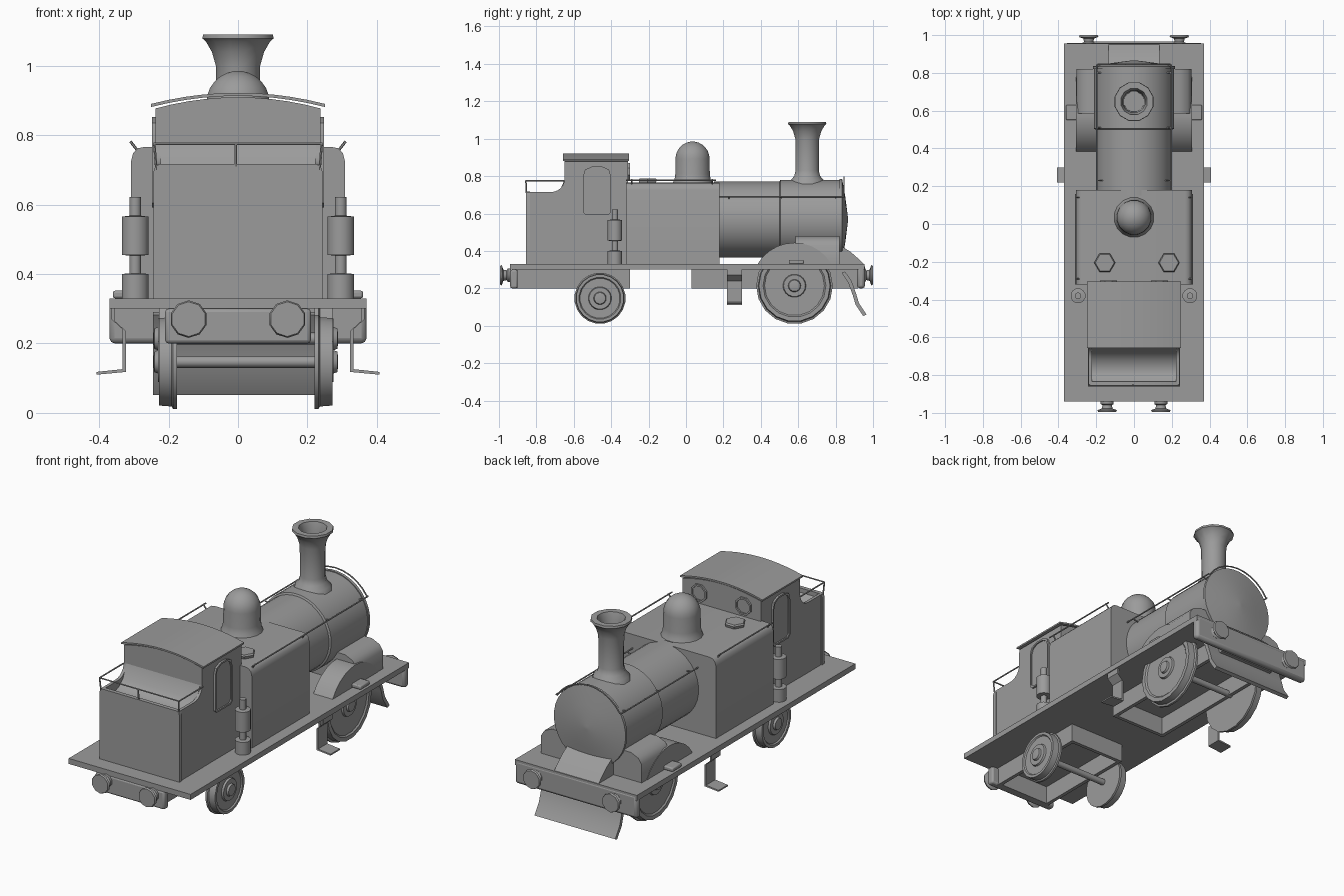
import bpy, bmesh
from math import sin, cos, pi, radians
from mathutils import Vector, Matrix

old = bpy.data.objects.get("Cube")
if old:
    bpy.data.objects.remove(old, do_unlink=True)

grey = bpy.data.materials.new("plain grey")
grey.use_nodes = True
TONE = (0.33, 0.33, 0.33, 1)
grey.diffuse_color = TONE
grey.node_tree.nodes["Principled BSDF"].inputs["Base Color"].default_value = TONE


def finish(name, bm, bevel=0):
    bmesh.ops.recalc_face_normals(bm, faces=bm.faces)
    me = bpy.data.meshes.new(name)
    bm.to_mesh(me)
    bm.free()
    me.materials.append(grey)
    for p in me.polygons:
        p.use_smooth = True
    me.set_sharp_from_angle(angle=radians(38))
    ob = bpy.data.objects.new(name, me)
    bpy.context.scene.collection.objects.link(ob)
    if bevel:
        mod = ob.modifiers.new("bevel", "BEVEL")
        mod.width, mod.segments = bevel, 2
    return ob


def prism(name, profile, axis, lo, hi, bevel=0):
    """Extrude a closed profile: (y, z) along x, or (x, z) along y."""
    bm = bmesh.new()
    place = (lambda a, b, t: (t, a, b)) if axis == "x" else (lambda a, b, t: (a, t, b))
    ends = [[bm.verts.new(place(a, b, t)) for a, b in profile] for t in (lo, hi)]
    for ring in ends:
        bm.faces.new(ring)
    n = len(profile)
    for i in range(n):
        j = (i + 1) % n
        bm.faces.new((ends[0][i], ends[0][j], ends[1][j], ends[1][i]))
    return finish(name, bm, bevel)


def box(name, x, y, z, bevel=0):
    return prism(name, [(y[0], z[0]), (y[1], z[0]), (y[1], z[1]), (y[0], z[1])],
                 "x", x[0], x[1], bevel)


def lathe(name, profile, origin, direction=(0, 0, 1), n=12, turn=0.5):
    """Revolve (radius, height) points about a direction, closing both ends."""
    bm = bmesh.new()
    rot = Vector((0, 0, 1)).rotation_difference(Vector(direction)).to_matrix().to_4x4()
    move = Matrix.Translation(origin) @ rot
    rings = []
    for r, h in profile:
        rings.append([bm.verts.new(move @ Vector((r * cos(a), r * sin(a), h)))
                      for a in (2 * pi * (k + turn) / n for k in range(n))])
    for low, high in zip(rings, rings[1:]):
        for i in range(n):
            j = (i + 1) % n
            bm.faces.new((low[i], low[j], high[j], high[i]))
    bm.faces.new(rings[0])
    bm.faces.new(rings[-1])
    return finish(name, bm)


def rod(name, points, r=0.004, n=6):
    """Straight round bars joining successive points."""
    bm = bmesh.new()
    for a, b in zip(points, points[1:]):
        a, b = Vector(a), Vector(b)
        d = b - a
        m = Matrix.Translation((a + b) / 2) @ d.to_track_quat("Z", "Y").to_matrix().to_4x4()
        bmesh.ops.create_cone(bm, cap_ends=True, segments=n, radius1=r, radius2=r,
                              depth=d.length, matrix=m)
    return finish(name, bm)


def arc(cx, cz, r, start, end, n):
    return [(cx + r * cos(radians(start + (end - start) * k / n)),
             cz + r * sin(radians(start + (end - start) * k / n))) for k in range(n + 1)]


# Running plate, beams and hollow frames below it
box("footplate", (-0.37, 0.37), (-0.94, 0.955), (0.30, 0.33))
box("rear_buffer_beam", (-0.37, 0.37), (0.915, 0.957), (0.20, 0.328), 0.015)
box("front_buffer_beam", (-0.21, 0.21), (-0.94, -0.90), (0.20, 0.30), 0.01)
for label, y0, y1 in (("front", -0.91, -0.30), ("rear", 0.03, 0.92)):
    for s in (-1, 1):
        box(label + "_frame_side", sorted((s * 0.17, s * 0.15)), (y0, y1), (0.20, 0.305))
    box(label + "_frame_cross", (-0.15, 0.15), (y0, y0 + 0.02), (0.20, 0.305))
    box(label + "_frame_tail", (-0.15, 0.15), (y1 - 0.02, y1), (0.20, 0.305))

# Buffers
for s in (-1, 1):
    shape = [(0.036, -0.01), (0.036, 0.008), (0.026, 0.014), (0.03, 0.032), (0.054, 0.04), (0.05, 0.05)]
    lathe("front_buffer", shape, (s * 0.142, -0.945, 0.27), (0, -1, 0), 10)
    lathe("rear_buffer", shape, (s * 0.24, 0.95, 0.27), (0, 1, 0), 10)

# Guard plate under the rear beam
curve = [(0.85, 0.29), (0.885, 0.24), (0.91, 0.17), (0.925, 0.12), (0.965, 0.06)]
prism("track_guard", curve + [(y - 0.018, z - 0.008) for y, z in reversed(curve)],
      "x", -0.245, 0.245)

# Wheels and axles
for label, y, z, r, n in (("front", -0.46, 0.147, 0.137, 20), ("rear", 0.58, 0.214, 0.205, 18)):
    rod(label + "_axle", [(-0.18, y, z), (0.23, y, z)], 0.017, 10)
    for s, inner in ((-1, 0.175), (1, 0.22)):
        lathe(label + "_wheel",
              [(r, 0), (r, 0.012), (r * 0.95, 0.016), (r * 0.93, 0.052), (r * 0.82, 0.052),
               (r * 0.78, 0.045), (0.062, 0.045), (0.058, 0.055), (0.034, 0.055),
               (0.03, 0.066), (0.016, 0.068)], (s * inner, y, z), (s, 0, 0), n)

# Mounting steps
for s in (-1, 1):
    line = [(0.355, 0.305), (0.355, 0.265), (0.322, 0.235), (0.322, 0.118), (0.408, 0.11)]
    back = [(0.408, 0.118), (0.332, 0.126), (0.332, 0.24), (0.365, 0.27), (0.365, 0.305)]
    prism("step", [(s * x, z) for x, z in line + back], "y", 0.22, 0.30)

# Wheel covers and smokebox saddle
for s in (-1, 1):
    span = sorted((s * 0.19, s * 0.307))
    prism("wheel_cover", arc(0.58, 0.216, 0.228, 30, 150, 10), "x", *span)
    box("cover_bracket", sorted((s * 0.30, s * 0.36)), (0.55, 0.63), (0.33, 0.352), 0.006)
half = [(0.305, 0.33), (0.305, 0.43), (0.285, 0.46), (0.24, 0.48)]
prism("smokebox_saddle", half + [(-x, z) for x, z in reversed(half)], "y", 0.585, 0.82)
prism("saddle_apron", [(0.80, 0.33), (0.80, 0.45), (0.84, 0.42), (0.88, 0.395),
                       (0.92, 0.36), (0.95, 0.33)], "x", -0.135, 0.135)

# Boiler, smokebox and dished door
lathe("boiler", [(0.203, 0.15), (0.203, 0.52)], (0, 0, 0.568), (0, 1, 0), 32)
lathe("smokebox", [(0.205, 0.50), (0.213, 0.505), (0.213, 0.825)], (0, 0, 0.568), (0, 1, 0), 32)
lathe("smokebox_door", [(0.218, 0.82), (0.218, 0.835), (0.20, 0.838), (0.12, 0.852), (0.01, 0.866)],
      (0, 0, 0.568), (0, 1, 0), 32)

# Chimney with open top
lathe("chimney", [(0.10, 0.755), (0.09, 0.78), (0.072, 0.80), (0.064, 0.83), (0.066, 1.0),
                  (0.078, 1.04), (0.096, 1.07), (0.106, 1.078), (0.104, 1.09), (0.072, 1.09),
                  (0.06, 1.05), (0.055, 0.85)], (0, 0.648, 0), n=12)

# Side tanks as one rounded block, with lids and dome
tank = [(0.308, 0.33), (0.308, 0.725), (0.302, 0.748), (0.288, 0.762), (0.27, 0.766)]
prism("side_tanks", tank + [(-x, z) for x, z in reversed(tank)], "y", -0.32, 0.18)
for x in (-0.155, 0.185):
    lathe("tank_lid", [(0.05, 0.76), (0.056, 0.78), (0.05, 0.788)], (x, -0.205, 0), n=6, turn=0)
dome = [(0.108, 0.762), (0.098, 0.785), (0.094, 0.81)]
dome += [(0.093 * cos(a), 0.892 + 0.093 * sin(a)) for a in (k * pi / 13 for k in range(7))]
lathe("steam_dome", dome, (0, 0.035, 0), n=16)

# Cab block with arched top, and its roof
arch = [(0.25 * k / 5, 0.913 - 0.032 * (k / 5) ** 2) for k in range(-5, 6)]
prism("cab", [(-0.237, 0.33)] + [(x * 0.948, z - 0.004) for x, z in arch] + [(0.237, 0.33)],
      "y", -0.65, -0.31)
prism("cab_roof", arch + [(x, z + 0.009) for x, z in reversed(arch)], "y", -0.657, -0.305)

# Bunker: swept side walls, front sheet and hollowed coal space
sweep = arc(-0.72, 0.785, 0.07, -90, 0, 6)
side = [(-0.64, 0.33), (-0.85, 0.33), (-0.85, 0.715)] + sweep + [(-0.65, 0.86), (-0.64, 0.86)]
for s in (-1, 1):
    prism("bunker_side", side, "x", *sorted((s * 0.222, s * 0.238)))
prism("coal_space", [(-0.64, 0.33), (-0.84, 0.33), (-0.84, 0.70), (-0.81, 0.67), (-0.77, 0.66),
                     (-0.72, 0.675), (-0.68, 0.71), (-0.65, 0.78), (-0.64, 0.78)],
      "x", -0.225, 0.225)
sheet = [(0.243, 0.33), (0.243, 0.695), (0.238, 0.71), (0.225, 0.717)]
prism("bunker_front", sheet + [(-x, z) for x, z in reversed(sheet)], "y", -0.855, -0.833)

# Cab side windows: raised frame round a flush pane
for s in (-1, 1):
    def outline(g):
        return [(-0.55 + g, 0.605 + g), (-0.535 + g, 0.592 + g), (-0.415 - g, 0.592 + g),
                (-0.402 - g, 0.605 + g), (-0.402 - g, 0.80), (-0.412 - g, 0.835 - g),
                (-0.45, 0.852 - g), (-0.50, 0.852 - g), (-0.54 + g, 0.835 - g), (-0.55 + g, 0.80)]
    bm = bmesh.new()
    loops = [[bm.verts.new((s * x, y, z)) for y, z in outline(g)]
             for x, g in ((0.235, 0), (0.248, 0), (0.248, 0.009), (0.241, 0.009))]
    for a, b in zip(loops, loops[1:]):
        for i in range(10):
            j = (i + 1) % 10
            bm.faces.new((a[i], a[j], b[j], b[i]))
    bm.faces.new(loops[0])
    bm.faces.new(loops[-1])
    finish("cab_side_window", bm)
    lathe("cab_round_window", [(0.05, 0), (0.05, 0.012), (0.04, 0.012), (0.04, 0.004)],
          (s * 0.135, -0.312, 0.825), (0, 1, 0), 8)

# Brake pumps beside the cab
for s in (-1, 1):
    lathe("brake_pump", [(0.04, 0.33), (0.04, 0.40), (0.017, 0.402), (0.017, 0.453), (0.04, 0.455),
                         (0.04, 0.565), (0.017, 0.568), (0.017, 0.622)], (s * 0.296, -0.38, 0), n=12)

# Handrails on the tanks, boiler and bunker
for s in (-1, 1):
    rod("tank_rail", [(s * 0.308, -0.32, 0.778), (s * 0.308, 0.16, 0.778)])
    for y in (-0.29, 0.14):
        rod("tank_rail_post", [(s * 0.285, y, 0.75), (s * 0.31, y, 0.782)])
    rod("boiler_rail", [(s * 0.198, 0.17, 0.69), (s * 0.198, 0.845, 0.69)])
    for y in (0.23, 0.51, 0.80):
        rod("boiler_rail_post", [(s * 0.16, y, 0.68), (s * 0.2, y, 0.69)])
    rod("bunker_rail_post", [(s * 0.235, -0.852, 0.70), (s * 0.241, -0.856, 0.775)])
rod("bunker_rail", [(-0.241, -0.65, 0.775), (-0.241, -0.856, 0.775),
                    (0.241, -0.856, 0.775), (0.241, -0.65, 0.775)])
rod("bunker_rail_centre_post", [(-0.006, -0.853, 0.71), (-0.006, -0.856, 0.775)])
rod("smokebox_rail", [(x, 0.845, z) for x, z in arc(0, 0.568, 0.226, 32, 148, 10)])
